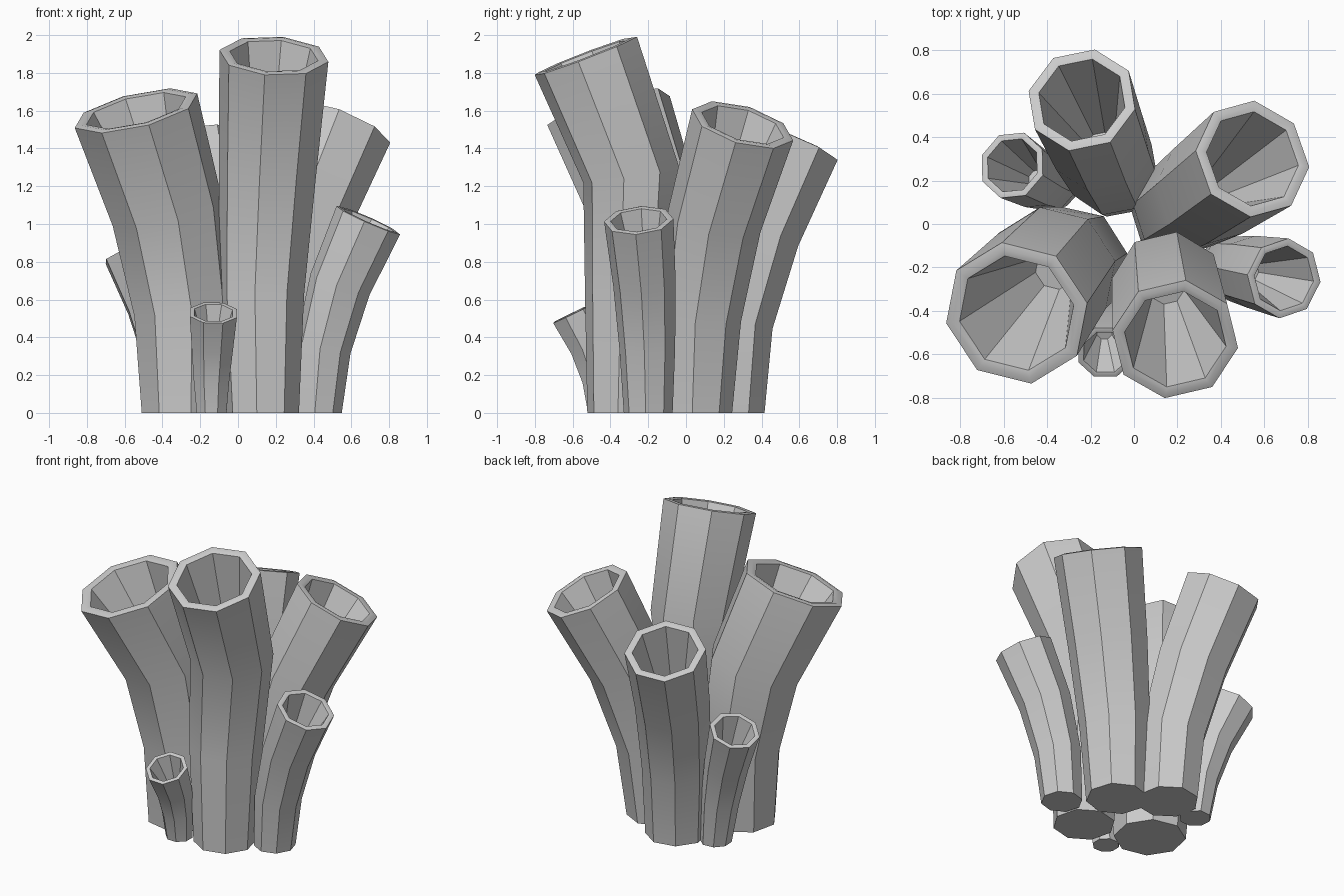
import bpy, bmesh
from math import cos, sin, tau, radians
from mathutils import Vector

if "Cube" in bpy.data.objects:
    bpy.data.objects.remove(bpy.data.objects["Cube"])

SIDES = 8
UP = Vector((0, 0, 1))


def add_ring(bm, centre, axis, radius, phase):
    """Octagon perpendicular to axis."""
    turn = UP.rotation_difference(axis)
    return [bm.verts.new(centre + turn @ Vector((radius * cos(a), radius * sin(a), 0)))
            for a in (radians(phase) + tau * i / SIDES for i in range(SIDES))]


def bridge(bm, lower, upper):
    for i in range(SIDES):
        j = (i + 1) % SIDES
        bm.faces.new((lower[i], lower[j], upper[j], upper[i]))


def tube(name, path, height, r_base, r_rim, phase, rim_tilt=1.0):
    """Flaring bent tube with a tapering hollow; path is xy at even heights."""
    last = len(path) - 1
    pts = [Vector((x, y, height * i / last)) for i, (x, y) in enumerate(path)]
    bm = bmesh.new()
    rings = []
    for i, p in enumerate(pts):
        if i == 0:
            axis = UP
        elif i == last:
            axis = UP.slerp((p - pts[i - 1]).normalized(), rim_tilt)
        else:
            axis = (pts[i + 1] - pts[i - 1]).normalized()
        radius = r_base + (r_rim - r_base) * i / last
        rings.append(add_ring(bm, p, axis, radius, phase))
    # softly raised lip, then the cone-shaped hollow with a small floor
    rings.append(add_ring(bm, pts[-1] + axis * r_rim * 0.02, axis, r_rim * 0.91, phase))
    rings.append(add_ring(bm, pts[-1], axis, r_rim * 0.81, phase))
    floor = pts[-2].lerp(pts[-3], 0.15)
    rings.append(add_ring(bm, floor, axis, r_rim * 0.28, phase))
    for a, b in zip(rings, rings[1:]):
        bridge(bm, a, b)
    bm.faces.new(rings[0][::-1])
    bm.faces.new(rings[-1])
    # smooth along the length, crisp between the eight sides
    bm.normal_update()
    for f in bm.faces:
        f.smooth = True
    for e in bm.edges:
        e.smooth = e.calc_face_angle(0) < radians(32)
    mesh = bpy.data.meshes.new(name)
    bm.to_mesh(mesh)
    bm.free()
    mesh.materials.append(grey)
    bpy.context.collection.objects.link(bpy.data.objects.new(name, mesh))


grey = bpy.data.materials.new("dark_grey")
grey.diffuse_color = (0.53, 0.53, 0.53, 1)
grey.use_nodes = True
grey.node_tree.nodes["Principled BSDF"].inputs["Base Color"].default_value = grey.diffuse_color

# large tubes
tube("tall_front_tube", [(.13, -.33), (.125, -.31), (.155, -.29), (.19, -.53)],
     1.89, .195, .293, -9)
tube("wide_left_tube", [(-.288, -.19), (-.29, -.18), (-.375, -.215), (-.54, -.41)],
     1.60, .225, .34, 10, 0.8)
tube("back_right_tube", [(.18, .05), (.215, .07), (.34, .15), (.545, .30)],
     1.525, .195, .28, -5)
tube("back_tube", [(-.085, .225), (-.10, .25), (-.16, .375), (-.24, .57)],
     1.425, .195, .255, 33)
# small tubes
tube("small_right_tube", [(.42, -.20), (.45, -.205), (.54, -.22), (.69, -.25)],
     1.02, .13, .185, -6)
tube("small_left_tube", [(-.35, .175), (-.385, .18), (-.455, .21), (-.56, .27)],
     .85, .10, .16, 26)
tube("tiny_front_tube", [(-.14, -.44), (-.14, -.455), (-.135, -.505), (-.13, -.59)],
     .53, .085, .135, 22)
